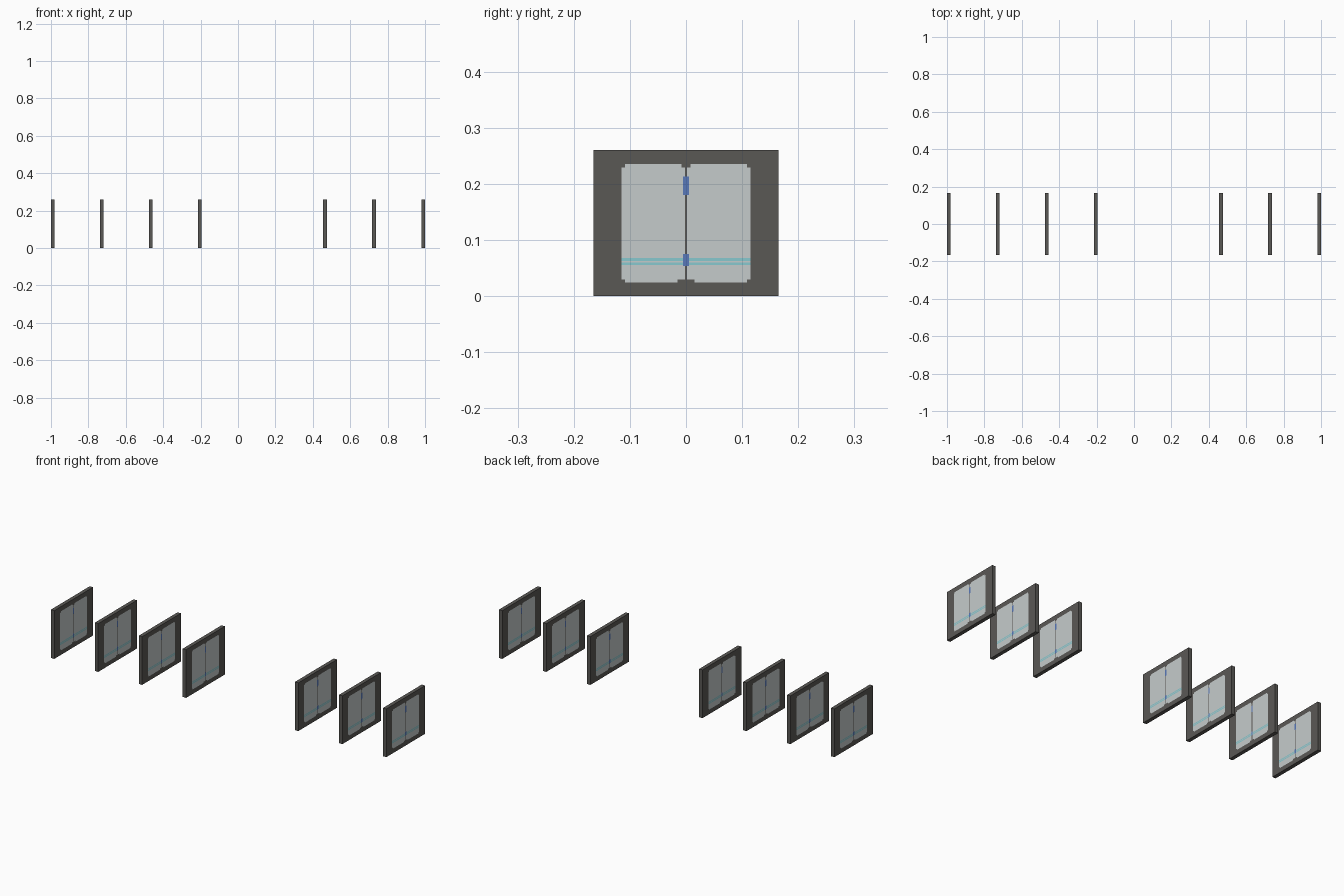
import bpy, bmesh
from mathutils import Vector

if "Cube" in bpy.data.objects:
    bpy.data.objects.remove(bpy.data.objects["Cube"])

W, H, T = 0.165, 0.26, 0.02      # half width, height, thickness


def material(name, rgb):
    m = bpy.data.materials.new(name)
    lin = [((c / 255 + 0.055) / 1.055) ** 2.4 for c in rgb]
    m.diffuse_color = (*lin, 1)
    m.use_nodes = True
    m.node_tree.nodes["Principled BSDF"].inputs["Base Color"].default_value = m.diffuse_color
    return m


mats = [material("charcoal_frame", (90, 88, 85)),
        material("pale_grey_pane", (197, 203, 203)),
        material("teal_stripe", (135, 200, 207)),
        material("blue_stripe", (88, 120, 185))]


def face_colour(y, z):
    """Which colour a cell of the broad faces gets (0 frame, 1 pane, 2 teal, 3 blue)."""
    a = abs(y)
    if a > 0.115 or z < 0.024 or z > 0.235:
        return 0
    if a > 0.109 and (z > 0.229 or z < 0.030):   # notched pane corners
        return 0
    if a < 0.008 and z > 0.229 or a < 0.015 and z < 0.030:
        return 0
    if a < 0.005 and (0.18 < z < 0.213 or 0.054 < z < 0.075):
        return 3
    if 0.055 < z < 0.060 or 0.063 < z < 0.068:   # twin horizontal stripes
        return 2
    if a < 0.002:                                # thin centre line
        return 0
    return 1


def panel_mesh():
    bm = bmesh.new()
    bmesh.ops.create_cube(bm, size=1)
    for v in bm.verts:
        v.co = Vector((v.co.x * T, v.co.y * 2 * W, (v.co.z + 0.5) * H))
    # cut the slab along every stripe and border line
    cuts = [((0, s * y, 0), (0, 1, 0)) for s in (-1, 1)
            for y in (0.115, 0.109, 0.015, 0.008, 0.005, 0.002)]
    cuts += [((0, 0, z), (0, 0, 1)) for z in
             (0.024, 0.030, 0.054, 0.055, 0.060, 0.063, 0.068, 0.075, 0.18, 0.213, 0.229, 0.235)]
    for co, no in cuts:
        bmesh.ops.bisect_plane(bm, geom=bm.verts[:] + bm.edges[:] + bm.faces[:],
                               plane_co=co, plane_no=no)
    bm.normal_update()
    for f in bm.faces:
        if abs(f.normal.x) > 0.9:
            c = f.calc_center_median()
            f.material_index = face_colour(c.y, c.z)
    me = bpy.data.meshes.new("framed_panel")
    bm.to_mesh(me)
    bm.free()
    for m in mats:
        me.materials.append(m)
    return me


# a row of four panels, a gap, then a row of three
mesh = panel_mesh()
xs = [-0.99 + 0.262 * i for i in range(4)] + [0.99 - 0.2625 * i for i in (2, 1, 0)]
for i, x in enumerate(xs):
    ob = bpy.data.objects.new(f"framed_panel_{i + 1}", mesh)
    ob.location.x = x
    bpy.context.collection.objects.link(ob)
